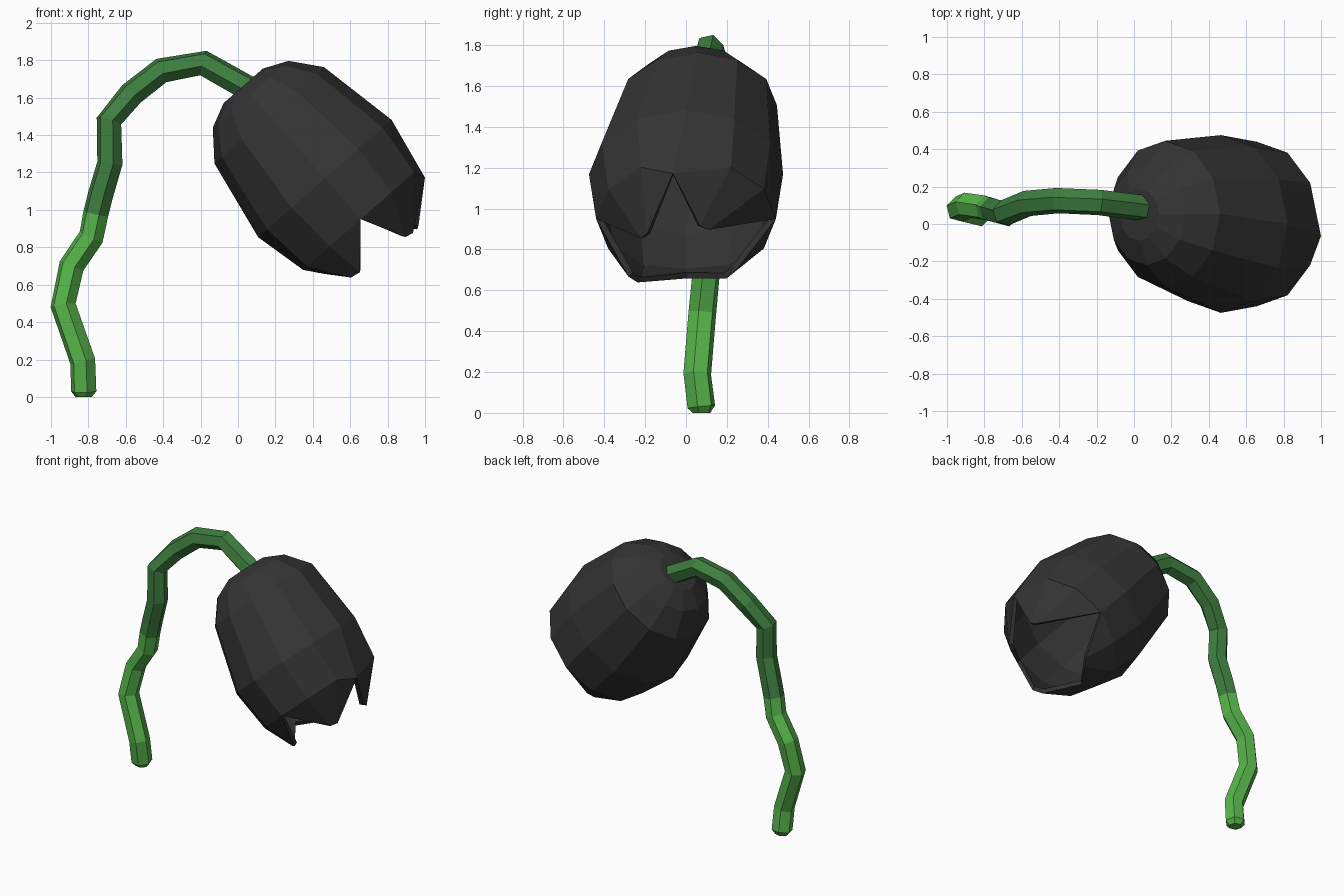
import bpy, bmesh, math
from mathutils import Vector

if "Cube" in bpy.data.objects:
    bpy.data.objects.remove(bpy.data.objects["Cube"])


def material(name, rgb):
    m = bpy.data.materials.new(name)
    m.diffuse_color = (*rgb, 1)
    m.use_nodes = True
    m.node_tree.nodes["Principled BSDF"].inputs["Base Color"].default_value = m.diffuse_color
    return m


bright_green = material("bright green", (0.095, 0.46, 0.07))
deep_green = material("deep green", (0.048, 0.21, 0.05))
charcoal = material("charcoal", (0.034, 0.034, 0.034))


def finish(bm, name, mats):
    bmesh.ops.recalc_face_normals(bm, faces=bm.faces)
    mesh = bpy.data.meshes.new(name)
    bm.to_mesh(mesh)
    bm.free()
    for m in mats:
        mesh.materials.append(m)
    ob = bpy.data.objects.new(name, mesh)
    bpy.context.collection.objects.link(ob)
    return ob


# Stem: six-sided tube swept along a drooping path, foot slightly chamfered
path = [Vector(p) for p in [
    (-.825, .075, 0), (-.825, .075, .03), (-.83, .055, .19), (-.935, .08, .49), (-.89, .10, .70),
    (-.785, .085, .855), (-.76, .075, .98), (-.735, .07, 1.08), (-.685, .055, 1.25),
    (-.69, .06, 1.475), (-.57, .11, 1.62), (-.41, .125, 1.745),
    (-.185, .115, 1.785), (.09, .08, 1.63)]]
bm = bmesh.new()
rings = []
for i, p in enumerate(path):
    a, b = path[max(i - 1, 0)], path[min(i + 1, len(path) - 1)]
    tangent = (b - a).normalized()
    side = Vector((0, 1, 0))
    side = (side - tangent * side.dot(tangent)).normalized()
    up = tangent.cross(side)
    radius = .045 if i == 0 else .07
    angles = [math.radians(60 * k + 15) for k in range(6)]
    rings.append([bm.verts.new(p + radius * (side * math.cos(t) + up * math.sin(t))) for t in angles])
for i in range(len(rings) - 1):
    for k in range(6):
        f = bm.faces.new((rings[i][k], rings[i][(k + 1) % 6], rings[i + 1][(k + 1) % 6], rings[i + 1][k]))
        f.material_index = 0 if i < 6 else 1
bm.faces.new(rings[0])
bm.faces.new(rings[-1]).material_index = 1
finish(bm, "stem", [bright_green, deep_green])

# Flower bell: twelve-sided profile around a tilted axis
axis = Vector((.66, 0, -.75)).normalized()
out = Vector((.75, 0, .66)).normalized()


def place(s, r, degrees, shift=0):
    a = math.radians(degrees)
    return axis * s + out * (1.12 + r * math.cos(a)) + Vector((0, r * math.sin(a) + shift, 0))


N = 12
bm = bmesh.new()
# distance along the axis, radius, sideways lean
profile = [(-1.23, .14, .05), (-1.17, .27, .05), (-1.02, .39, .055),
           (-.57, .475, 0), (-.28, .44, 0)]
rings = [[bm.verts.new(place(s, r, k * 360 / N, lean)) for k in range(N)] for s, r, lean in profile]
rim = rings[-1]
rim[0].co = place(-.22, .41, -9)       # upper notch is a little shallower
rim[6].co = place(-.28, .41, 180)
bm.faces.new(rings[0])
for lower, upper in zip(rings, rings[1:]):
    for k in range(N):
        bm.faces.new((lower[k], lower[(k + 1) % N], upper[(k + 1) % N], upper[k]))

# Petal points curling in at the mouth, separated by notches
tips = []
for q, (s, r, deg) in enumerate([(-.04, .22, 24), (-.10, .31, 134), (-.07, .34, 230), (-.04, .25, -56)]):
    pair = [bm.verts.new(place(s - .01, r, deg - 6)), bm.verts.new(place(s, r, deg + 6))]
    tips.append(pair)
    a, b, c, d = (rim[(3 * q + j) % N] for j in range(4))
    bm.faces.new((a, b, pair[0]))
    bm.faces.new((b, c, pair[1], pair[0]))
    bm.faces.new((c, d, pair[1]))
# Wide lower petal joins two points
middle = bm.verts.new(place(-.19, .34, 180))
bm.faces.new((rim[6], middle, tips[1][1]))
bm.faces.new((rim[6], tips[2][0], middle))
bell = finish(bm, "flower_bell", [charcoal])
shell = bell.modifiers.new("thickness", 'SOLIDIFY')
shell.thickness = .03
shell.offset = -1
